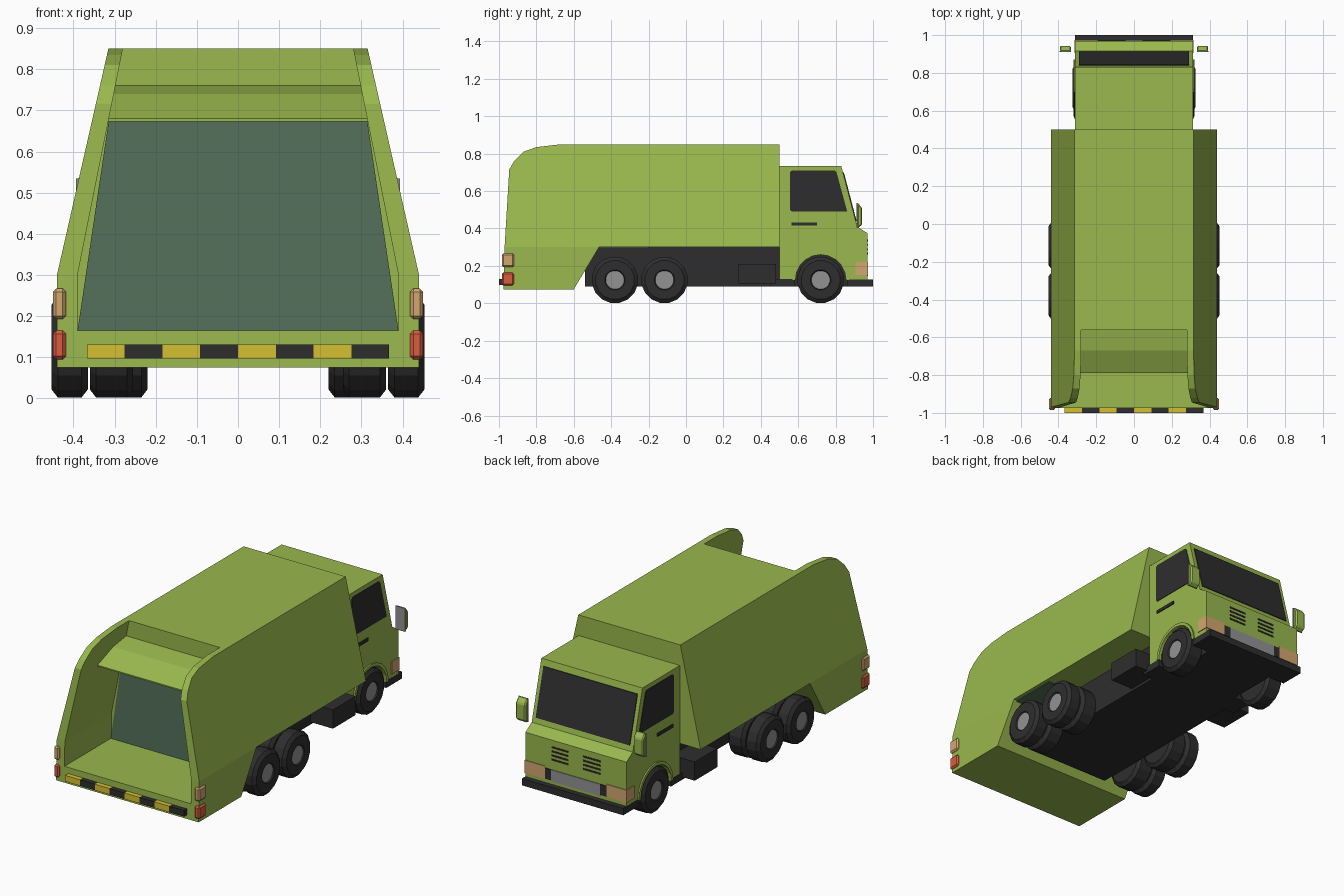
import bpy, bmesh, math

if "Cube" in bpy.data.objects:
    bpy.data.objects.remove(bpy.data.objects["Cube"])


def material(name, r, g, b):
    m = bpy.data.materials.new(name)
    m.diffuse_color = (r, g, b, 1)
    m.use_nodes = True
    m.node_tree.nodes["Principled BSDF"].inputs["Base Color"].default_value = m.diffuse_color
    return m


GREEN = material("leaf_green", 0.32, 0.48, 0.075)
TEAL = material("dull_teal", 0.088, 0.165, 0.10)
DARK = material("charcoal", 0.027, 0.027, 0.028)
GREY = material("mid_grey", 0.29, 0.29, 0.29)
YELLOW = material("hazard_yellow", 0.66, 0.53, 0.03)
RED = material("lamp_red", 0.70, 0.11, 0.05)
TAN = material("lamp_tan", 0.65, 0.39, 0.16)


def finish(name, bm, mats, mirror):
    bmesh.ops.recalc_face_normals(bm, faces=bm.faces)
    me = bpy.data.meshes.new(name)
    bm.to_mesh(me)
    bm.free()
    for m in mats:
        me.materials.append(m)
    ob = bpy.data.objects.new(name, me)
    bpy.context.collection.objects.link(ob)
    if mirror:
        ob.modifiers.new("mirror", 'MIRROR')
    return ob


def prism(name, profile, xa, xb, mat, mirror=False):
    """Side profile (y, z) spanned from xa to xb; each may depend on z."""
    bm = bmesh.new()
    rows = []
    for x in (xa, xb):
        f = x if callable(x) else (lambda z, c=x: c)
        rows.append([bm.verts.new((f(z), y, z)) for y, z in profile])
    a, b = rows
    bm.faces.new(a)
    bm.faces.new(b[::-1])
    n = len(a)
    for i in range(n):
        j = (i + 1) % n
        bm.faces.new((a[i], b[i], b[j], a[j]))
    return finish(name, bm, [mat], mirror)


def rect(y0, y1, z0, z1):
    return [(y0, z0), (y1, z0), (y1, z1), (y0, z1)]


def arc(cy, cz, r, a0, a1, n):
    return [(cy + r * math.cos(math.radians(a0 + (a1 - a0) * i / n)),
             cz + r * math.sin(math.radians(a0 + (a1 - a0) * i / n)))
            for i in range(n + 1)]


def bevel(ob, width):
    m = ob.modifiers.new("bevel", 'BEVEL')
    m.width = width
    m.segments = 1


# Body sides lean inwards above z = 0.30
def outer(z):
    return 0.44 - max(0, z - 0.30) * 0.125 / 0.55


def inner(z):
    return 0.39 - max(0, z - 0.30) * 0.11 / 0.55


def neg(f):
    return lambda z: -f(z)


# Container and hopper
prism("container", rect(-0.56, 0.5, 0.30, 0.85), neg(outer), outer, GREEN)
prism("hopper_upper_wall",
      [(-0.56, 0.30), (-0.56, 0.85), (-0.67, 0.85), (-0.80, 0.835), (-0.87, 0.81),
       (-0.92, 0.76), (-0.945, 0.715), (-0.97, 0.30)], inner, outer, GREEN, True)
prism("hopper_lower_wall",
      [(-0.97, 0.30), (-0.973, 0.165), (-0.56, 0.165), (-0.56, 0.30)],
      inner, outer, GREEN, True)
prism("hopper_floor",
      [(-0.973, 0.165), (-0.975, 0.075), (-0.60, 0.075), (-0.546, 0.165)],
      -0.44, 0.44, GREEN)
prism("hopper_slanted_base",
      [(-0.56, 0.165), (-0.546, 0.165), (-0.465, 0.30), (-0.56, 0.30)],
      -0.44, 0.44, GREEN)
prism("hopper_back_panel", rect(-0.565, -0.559, 0.165, 0.69), neg(inner), inner, TEAL)
prism("hopper_hood",
      [(-0.56, 0.76), (-0.67, 0.74), (-0.79, 0.68), (-0.79, 0.673), (-0.67, 0.725), (-0.56, 0.74)],
      neg(inner), inner, GREEN)
prism("container_underside", rect(-0.47, -0.2, 0.295, 0.301), -0.42, 0.42, TEAL)

# Striped rear bumper
w = 0.735 / 8
for i in range(8):
    x = -0.3675 + i * w
    prism(f"rear_bumper_stripe_{i + 1}", rect(-1.0, -0.965, 0.097, 0.131), x, x + w,
          DARK if i % 2 else YELLOW)

# Tail lamps
for name, z0, z1, mat in (("tail_lamp", 0.095, 0.165, RED), ("turn_lamp", 0.193, 0.267, TAN)):
    bevel(prism(name, rect(-0.985, -0.92, z0, z1), 0.418, 0.45, mat, True), 0.008)

# Chassis
prism("chassis", rect(-0.54, 0.5, 0.09, 0.30), -0.25, 0.25, DARK)
prism("chassis_front", rect(0.5, 0.96, 0.09, 0.30), -0.21, 0.21, DARK)
prism("step_plate", rect(0.45, 0.58, 0.09, 0.13), -0.313, 0.313, DARK)
prism("front_bumper", rect(0.86, 1.0, 0.09, 0.128), -0.313, 0.313, DARK)
prism("side_locker", rect(0.28, 0.48, 0.105, 0.21), 0.25, 0.39, DARK, True)

# Cab with wheel arches
arch = arc(0.72, 0.125, 0.135, 180, 0, 10)
prism("cab", [(0.5, 0.735), (0.5, 0.125)] + arch +
      [(0.97, 0.125), (0.97, 0.375), (0.915, 0.41), (0.83, 0.735)], -0.312, 0.312, GREEN)
prism("wheel_arch_lip", arc(0.72, 0.125, 0.152, 180, 0, 10) + arch[::-1],
      0.29, 0.32, GREEN, True)


# Glass
def slope(z, off):
    return 0.83 + (0.735 - z) * 0.085 / 0.325 + off


prism("windscreen", [(slope(0.70, -0.003), 0.70), (slope(0.70, 0.005), 0.70),
                     (slope(0.44, 0.005), 0.44), (slope(0.44, -0.003), 0.44)],
      -0.29, 0.29, DARK)
prism("side_window", [(0.555, 0.50), (0.565, 0.49), (0.862, 0.49), (0.805, 0.70),
                      (0.795, 0.71), (0.565, 0.71), (0.555, 0.70)], 0.309, 0.315, DARK, True)
prism("door_handle", rect(0.565, 0.70, 0.415, 0.433), 0.309, 0.317, DARK, True)

# Front lamps, grille and vents
prism("headlamp", rect(0.905, 0.974, 0.15, 0.22), 0.19, 0.316, TAN, True)
prism("grille_end", rect(0.966, 0.973, 0.15, 0.21), 0.15, 0.19, DARK, True)
prism("grille_plate", rect(0.966, 0.974, 0.145, 0.21), -0.15, 0.15, GREY)
for i in range(4):
    z = 0.262 + i * 0.023
    prism(f"vent_slot_{i + 1}", rect(0.966, 0.973, z, z + 0.009), 0.045, 0.15, DARK, True)

# Mirrors
bevel(prism("mirror_housing", [(0.915, 0.40), (0.942, 0.42), (0.942, 0.51), (0.915, 0.54)],
            0.333, 0.393, GREEN, True), 0.006)
prism("mirror_glass", rect(0.911, 0.916, 0.405, 0.535), 0.333, 0.394, GREY, True)


# Wheels: revolved tyre section with a grey hub
def wheel(name, cy, x0, x1, seg=16):
    bm = bmesh.new()
    section = [(x0, 0.05), (x0, 0.105), (x0 + 0.015, 0.125), (x1 - 0.015, 0.125),
               (x1, 0.105), (x1, 0.055), (x1 - 0.006, 0.05)]
    rings = []
    for x, r in section:
        rings.append([bm.verts.new((x, cy + r * math.cos(2 * math.pi * (k + 0.5) / seg),
                                    0.125 + r * math.sin(2 * math.pi * (k + 0.5) / seg)))
                      for k in range(seg)])
    for p, q in zip(rings, rings[1:]):
        for k in range(seg):
            j = (k + 1) % seg
            bm.faces.new((p[k], p[j], q[j], q[k]))
    bm.faces.new(rings[0])
    hub = bm.faces.new(rings[-1])
    hub.material_index = 1
    finish(name, bm, [DARK, GREY], True)


wheel("front_wheel", 0.72, 0.22, 0.325)
for label, cy in (("middle", -0.115), ("rear", -0.38)):
    wheel(f"{label}_outer_wheel", cy, 0.365, 0.453)
    wheel(f"{label}_inner_wheel", cy, 0.255, 0.36)
